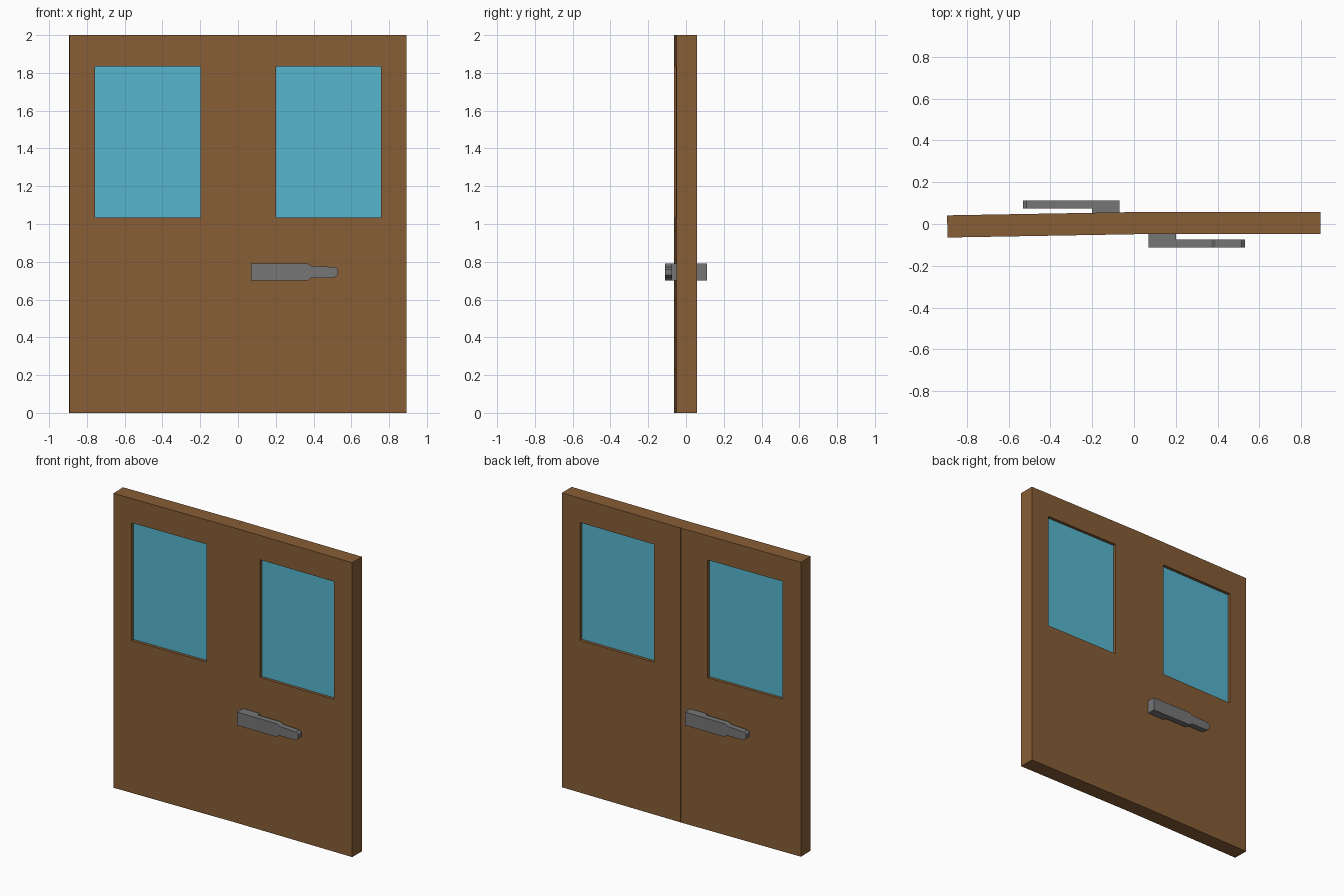
import bpy, bmesh
from mathutils import Matrix

if "Cube" in bpy.data.objects:
    bpy.data.objects.remove(bpy.data.objects["Cube"])


def mat(name, rgb):
    m = bpy.data.materials.new(name)
    m.diffuse_color = (*rgb, 1)
    m.use_nodes = True
    m.node_tree.nodes["Principled BSDF"].inputs["Base Color"].default_value = m.diffuse_color
    return m


WOOD = mat("brown wood", (0.245, 0.112, 0.037))
GLASS = mat("blue glass", (0.095, 0.47, 0.63))
METAL = mat("grey metal", (0.18, 0.18, 0.18))


def finish(bm, name, material, matrix):
    bmesh.ops.recalc_face_normals(bm, faces=bm.faces)
    me = bpy.data.meshes.new(name)
    bm.to_mesh(me)
    bm.free()
    me.materials.append(material)
    ob = bpy.data.objects.new(name, me)
    ob.matrix_world = matrix
    bpy.context.collection.objects.link(ob)
    return ob


def rect(x0, x1, z0, z1):
    return [(x0, z0), (x1, z0), (x1, z1), (x0, z1)]


def frame(name, outer, inner, half, matrix):
    """Slab with one rectangular opening through it."""
    bm = bmesh.new()
    rings = [[bm.verts.new((x, y, z)) for x, z in loop]
             for loop, y in ((outer, -half), (inner, -half), (inner, half), (outer, half))]
    for a, b in zip(rings, rings[1:] + rings[:1]):
        for i in range(4):
            j = (i + 1) % 4
            bm.faces.new((a[i], a[j], b[j], b[i]))
    return finish(bm, name, WOOD, matrix)


def prism(name, pts, y0, y1, material, matrix):
    """Front outline in x, z pushed from y0 to y1."""
    bm = bmesh.new()
    f = bm.faces.new([bm.verts.new((x, y0, z)) for x, z in pts])
    ext = bmesh.ops.extrude_face_region(bm, geom=[f])["geom"]
    bmesh.ops.translate(bm, vec=(0, y1 - y0, 0),
                        verts=[v for v in ext if isinstance(v, bmesh.types.BMVert)])
    return finish(bm, name, material, matrix)


# Door leaves with windows; the left one is slightly ajar
HALF = 0.053
for side, s, angle in (("left", -1, 0.0175), ("right", 1, 0.0)):
    m = Matrix.Translation((0, 0.004, 0)) @ Matrix.Rotation(angle, 4, 'Z')
    outer = rect(*sorted((0, s * 0.893)), 0, 2)
    window = rect(*sorted((s * 0.2, s * 0.757)), 1.035, 1.835)
    frame(side + "_door_leaf", outer, window, HALF, m)
    prism(side + "_window_pane", window, -HALF + 0.02, HALF - 0.02, GLASS, m)

# Lever handles, front and back (half turn about z)
lever = [(0.07, 0.70), (0.37, 0.70), (0.385, 0.715), (0.505, 0.715), (0.53, 0.73),
         (0.53, 0.76), (0.515, 0.772), (0.39, 0.778), (0.37, 0.79), (0.07, 0.79)]
for side, turn in (("front", 0.0), ("back", 3.14159265)):
    m = Matrix.Rotation(turn, 4, 'Z')
    prism(side + "_handle_lever", lever, -0.112, -0.073, METAL, m)
    prism(side + "_handle_mount", rect(0.07, 0.2, 0.70, 0.79), -0.112, -0.04, METAL, m)
